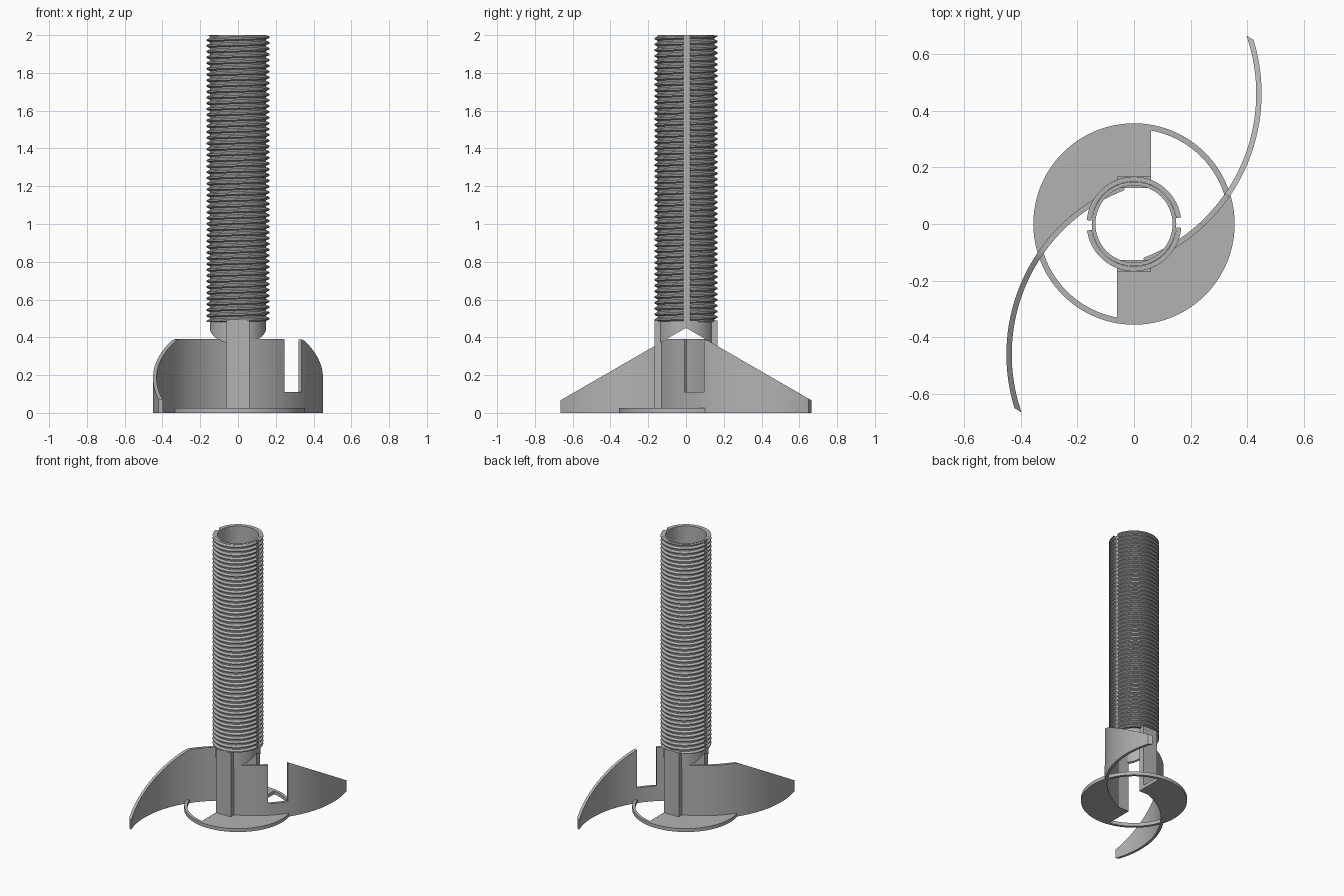
import bpy, bmesh, math
from mathutils import Matrix

cube = bpy.data.objects.get("Cube")
if cube:
    bpy.data.objects.remove(cube)

grey = bpy.data.materials.new("mid_grey")
grey.use_nodes = True
colour = (0.45, 0.45, 0.45, 1)
grey.diffuse_color = colour
grey.node_tree.nodes["Principled BSDF"].inputs["Base Color"].default_value = colour


def finish(name, bm, turn=False, smooth=True):
    """Clean the mesh, optionally turn it half round, and link it."""
    bmesh.ops.remove_doubles(bm, verts=bm.verts, dist=1e-5)
    bmesh.ops.dissolve_degenerate(bm, edges=bm.edges, dist=1e-5)
    bmesh.ops.recalc_face_normals(bm, faces=bm.faces)
    if turn:
        bmesh.ops.rotate(bm, verts=bm.verts, matrix=Matrix.Rotation(math.pi, 3, "Z"))
    mesh = bpy.data.meshes.new(name)
    bm.to_mesh(mesh)
    bm.free()
    obj = bpy.data.objects.new(name, mesh)
    bpy.context.collection.objects.link(obj)
    mesh.materials.append(grey)
    if smooth:
        bpy.ops.object.select_all(action="DESELECT")
        bpy.context.view_layer.objects.active = obj
        obj.select_set(True)
        bpy.ops.object.shade_smooth_by_angle(angle=math.radians(30))
    return obj


def skin(sections, closed=False):
    """Bridge a run of equal closed cross-sections."""
    bm = bmesh.new()
    rings = [[bm.verts.new(p) for p in s] for s in sections]
    pairs = list(zip(rings, rings[1:]))
    if closed:
        pairs.append((rings[-1], rings[0]))
    for a, b in pairs:
        for i in range(len(a)):
            j = (i + 1) % len(a)
            bm.faces.new((a[i], a[j], b[j], b[i]))
    if not closed:
        bm.faces.new(rings[0])
        bm.faces.new(rings[-1])
    return bm


def prism(points, z0, z1):
    return skin([[(x, y, z) for x, y in points] for z in (z0, z1)])


def pipe(inner, outer, bottom, top, sides=96):
    """Hollow cylinder whose lower edge follows bottom(y)."""
    sections = []
    for i in range(sides):
        a = math.tau * i / sides
        c, s = math.cos(a), math.sin(a)
        low = bottom(outer * s)
        sections.append([(inner * c, inner * s, bottom(inner * s)), (outer * c, outer * s, low),
                         (outer * c, outer * s, top), (inner * c, inner * s, top)])
    return skin(sections, closed=True)


def gable(y):
    return 0.45 - 0.577 * abs(y)


# Core tube with a roof-shaped lower end
finish("core_tube", pipe(0.136, 0.149, gable, 2.0))

# Helical thread, interrupted by a lengthwise groove on each side
Z0, Z1, TURNS = 0.48, 2.0, 50
PITCH = (Z1 - Z0) / TURNS
PROFILE = (0.15, 0.15, 0.167, 0.167)
groove = (math.asin(-0.013 / 0.16), math.asin(0.022 / 0.16))
stations = []
for half in (0, math.pi):
    start, end = groove[0] + half, groove[1] + half
    stations += [(start, False), (start, True), (end, True), (end, False)]
    span = math.pi - (groove[1] - groove[0])
    stations += [(end + span * i / 36, False) for i in range(1, 36)]
stations.append((groove[0] + math.tau, False))
bm = bmesh.new()
columns = []
for angle, sunk in stations:
    column = []
    for m in range(-4, TURNS * 4 + 5):
        r = 0.142 if sunk else PROFILE[m % 4]
        z = Z0 + PITCH * (m / 4 + (angle - groove[0]) / math.tau)
        z = min(max(z, Z0), Z1 - 0.001)
        column.append(bm.verts.new((r * math.cos(angle), r * math.sin(angle), z)))
    columns.append(column)
for a, b in zip(columns, columns[1:]):
    for i in range(len(a) - 1):
        bm.faces.new((a[i], b[i], b[i + 1], a[i + 1]))
finish("screw_thread", bm)

# Curved blades: arc about an off-centre point, sloping down to the tip
CX, CY, R_IN, R_OUT = -0.19, 0.46, 0.621, 0.640
SLOT = (-47.0, -34.6)


def arc_point(r, degrees):
    a = math.radians(degrees)
    return CX + r * math.cos(a), CY + r * math.sin(a)


def blade(name, slotted, turn):
    def section(angle_in, angle_out, cut=False):
        xi, yi = arc_point(R_IN, angle_in)
        xo, yo = arc_point(R_OUT, angle_out)
        ti, to = (0.11 if cut else min(0.39, 0.45 - 0.577 * y) for y in (yi, yo))
        return [(xi, yi, 0), (xo, yo, 0), (xo, yo, to), (xi, yi, ti)]

    def run(a, b, n, cut=False):
        return [section(a + (b - a) * i / n, a + (b - a) * i / n, cut) for i in range(n + 1)]

    sections = run(-69, SLOT[0], 8) + run(*SLOT, 6, slotted) + run(SLOT[1], 16, 22)
    sections.append(section(19.2, 17.2))
    finish(name, skin(sections), turn)


blade("left_blade", True, False)
blade("right_blade", False, True)

# Flat uprights joining the tube to the base, and the half floors
RIM = 0.355
floor = [(0.06, -0.13), (-0.06, -0.13)]
a0 = math.atan2(-math.sqrt(RIM ** 2 - 0.06 ** 2), -0.06)
a1 = math.atan2(0.11, 0.335)
floor += [(RIM * math.cos(a0 + (a1 - a0) * i / 32), RIM * math.sin(a0 + (a1 - a0) * i / 32))
          for i in range(33)]
floor += [arc_point(0.63, -34.4 - 32 * i / 14) for i in range(15)]
upright = [(-0.06, -0.168), (0.06, -0.168), (0.06, -0.127), (-0.06, -0.127)]
for side, turn in (("front", False), ("back", True)):
    finish(side + "_upright", prism(upright, 0, 0.49), turn, smooth=False)
    finish(side + "_floor", prism(floor, 0, 0.025), turn)

# Thin rim around the base
finish("base_rim", pipe(0.335, RIM, lambda y: 0, 0.025))
